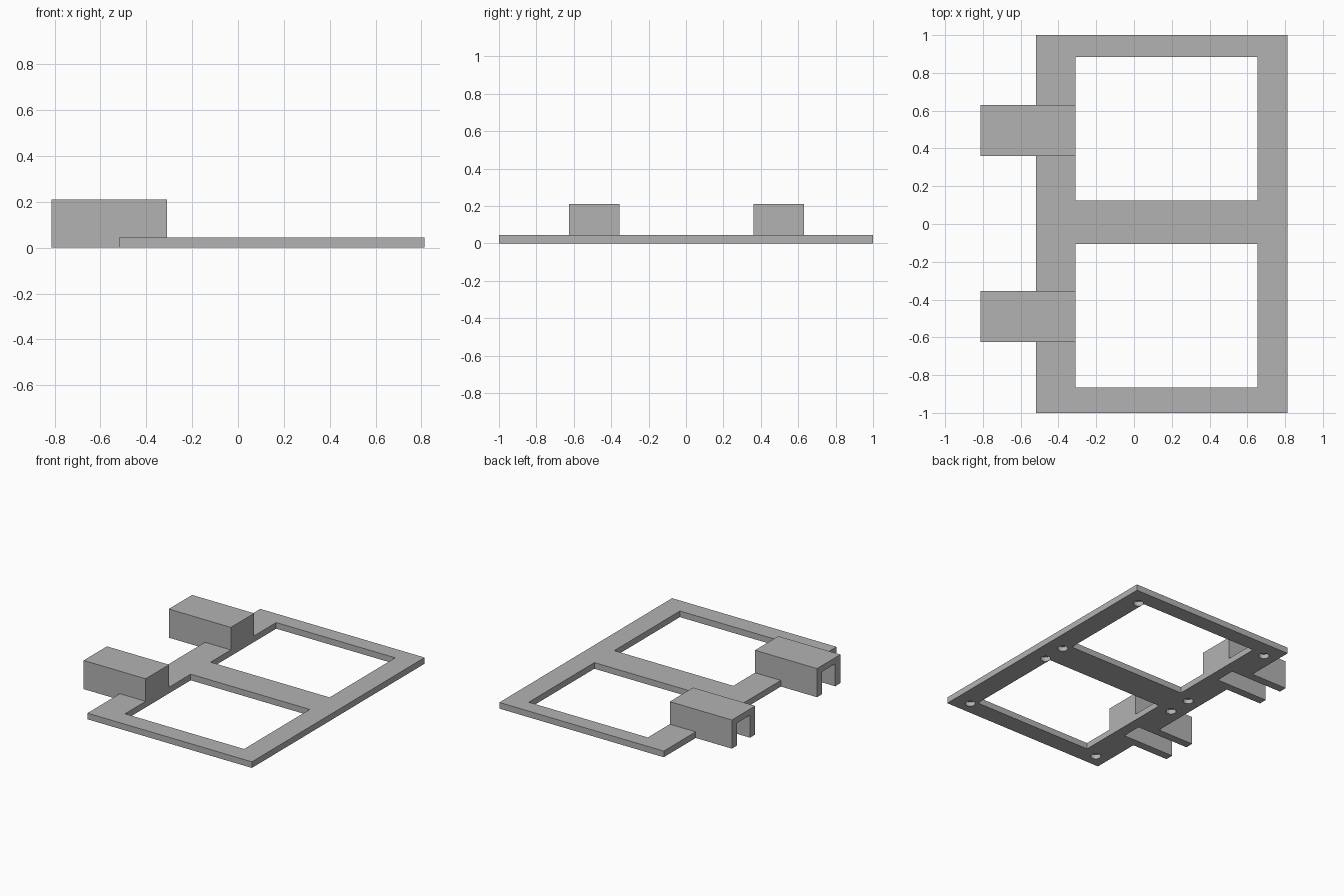
import bpy
from mathutils import Vector

if "Cube" in bpy.data.objects:
    bpy.data.objects.remove(bpy.data.objects["Cube"], do_unlink=True)

grey = bpy.data.materials.new("plain grey")
grey.use_nodes = True
grey.diffuse_color = (0.45, 0.45, 0.45, 1)
grey.node_tree.nodes["Principled BSDF"].inputs["Base Color"].default_value = grey.diffuse_color


def box(name, x, y, z):
    """Box from its (low, high) range on each axis."""
    bpy.ops.mesh.primitive_cube_add(size=1)
    ob = bpy.context.object
    ob.name = name
    low, high = Vector((x[0], y[0], z[0])), Vector((x[1], y[1], z[1]))
    for v in ob.data.vertices:
        v.co = [(l + h) / 2 + c * (h - l) for c, l, h in zip(v.co, low, high)]
    ob.data.materials.append(grey)
    return ob


def cut(target, cutter):
    """Subtract the cutter from the target, then discard it."""
    mod = target.modifiers.new("cut", "BOOLEAN")
    mod.operation = "DIFFERENCE"
    mod.solver = "EXACT"
    mod.object = cutter
    bpy.context.view_layer.objects.active = target
    bpy.ops.object.modifier_apply(modifier=mod.name)
    bpy.data.objects.remove(cutter, do_unlink=True)


# Flat frame with two square windows
thick, height = 0.045, 0.21
frame = box("frame", (-0.52, 0.813), (-1, 1), (0, thick))
for y in ((0.125, 0.885), (-0.865, -0.105)):
    cut(frame, box("window_cutter", (-0.31, 0.655), y, (-0.1, 0.2)))

# Channel brackets, open below and at the outer end, set into the frame
wall, roof = 0.06, 0.045
for side, y0, y1 in (("back", 0.36, 0.63), ("front", -0.626, -0.356)):
    cut(frame, box("slot_cutter", (-0.6, -0.3), (y0, y1), (-0.1, 0.2)))
    bracket = box(side + "_bracket", (-0.813, -0.31), (y0, y1), (0, height))
    cut(bracket, box("channel_cutter", (-1, -0.39),
                     (y0 + wall, y1 - wall), (-0.1, height - roof)))

# Round blind pockets in the underside
for x in (-0.42, 0.69):
    for y in (-0.905, -0.11, 0.07, 0.87):
        bpy.ops.mesh.primitive_cylinder_add(vertices=24, radius=0.035,
                                            depth=0.07, location=(x, y, -0.002))
        pocket = bpy.context.object
        pocket.data.materials.append(grey)
        cut(frame, pocket)
